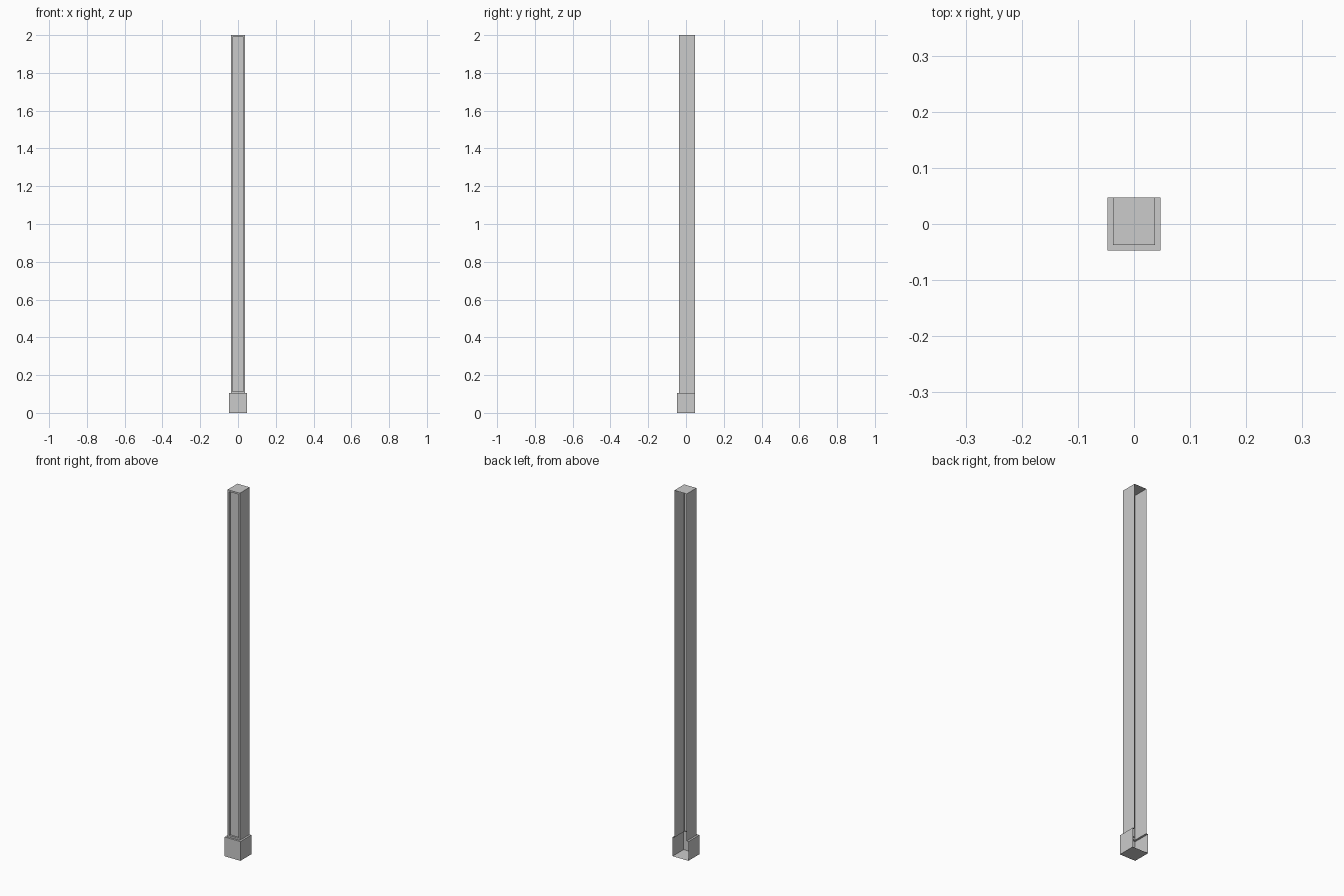
import bpy
import bmesh
from mathutils import Vector

cube = bpy.data.objects.get("Cube")
if cube:
    bpy.data.objects.remove(cube, do_unlink=True)

BACK = 0.0475        # open rear plane
BASE_HALF = 0.0475
SHAFT_HALF = 0.037
BASE_TOP = 0.105
TOP = 2.0

grey = bpy.data.materials.new("plain grey")
grey.use_nodes = True
colour = (0.6, 0.6, 0.6, 1)
grey.diffuse_color = colour
grey.node_tree.nodes["Principled BSDF"].inputs["Base Color"].default_value = colour


def channel_ring(bm, half, z):
    """U-shaped section, open at the back."""
    corners = [(-half, BACK), (-half, -half), (half, -half), (half, BACK)]
    return [bm.verts.new((x, y, z)) for x, y in corners]


def loft(bm, low, high):
    """Three outward walls between two U sections."""
    return [bm.faces.new((low[i], low[i + 1], high[i + 1], high[i])) for i in range(3)]


def finish(bm, name):
    mesh = bpy.data.meshes.new(name)
    bm.to_mesh(mesh)
    bm.free()
    mesh.materials.append(grey)
    obj = bpy.data.objects.new(name, mesh)
    bpy.context.collection.objects.link(obj)


# Plinth: floor, three walls and a ledge around the shaft
bm = bmesh.new()
floor = channel_ring(bm, BASE_HALF, 0)
rim = channel_ring(bm, BASE_HALF, BASE_TOP)
ledge = channel_ring(bm, SHAFT_HALF, BASE_TOP)
bm.faces.new(floor[::-1])
loft(bm, floor, rim)
loft(bm, rim, ledge)
finish(bm, "plinth")

# Shaft: three walls, a closed top and a sunken front panel
bm = bmesh.new()
foot = channel_ring(bm, SHAFT_HALF, BASE_TOP)
head = channel_ring(bm, SHAFT_HALF, TOP)
front = loft(bm, foot, head)[1]
bm.faces.new(head)
bm.normal_update()
bmesh.ops.inset_individual(bm, faces=[front], thickness=0.013)
panel = bmesh.ops.extrude_discrete_faces(bm, faces=[front])["faces"][0]
bmesh.ops.translate(bm, verts=panel.verts, vec=Vector((0, 0.01, 0)))
finish(bm, "shaft")
